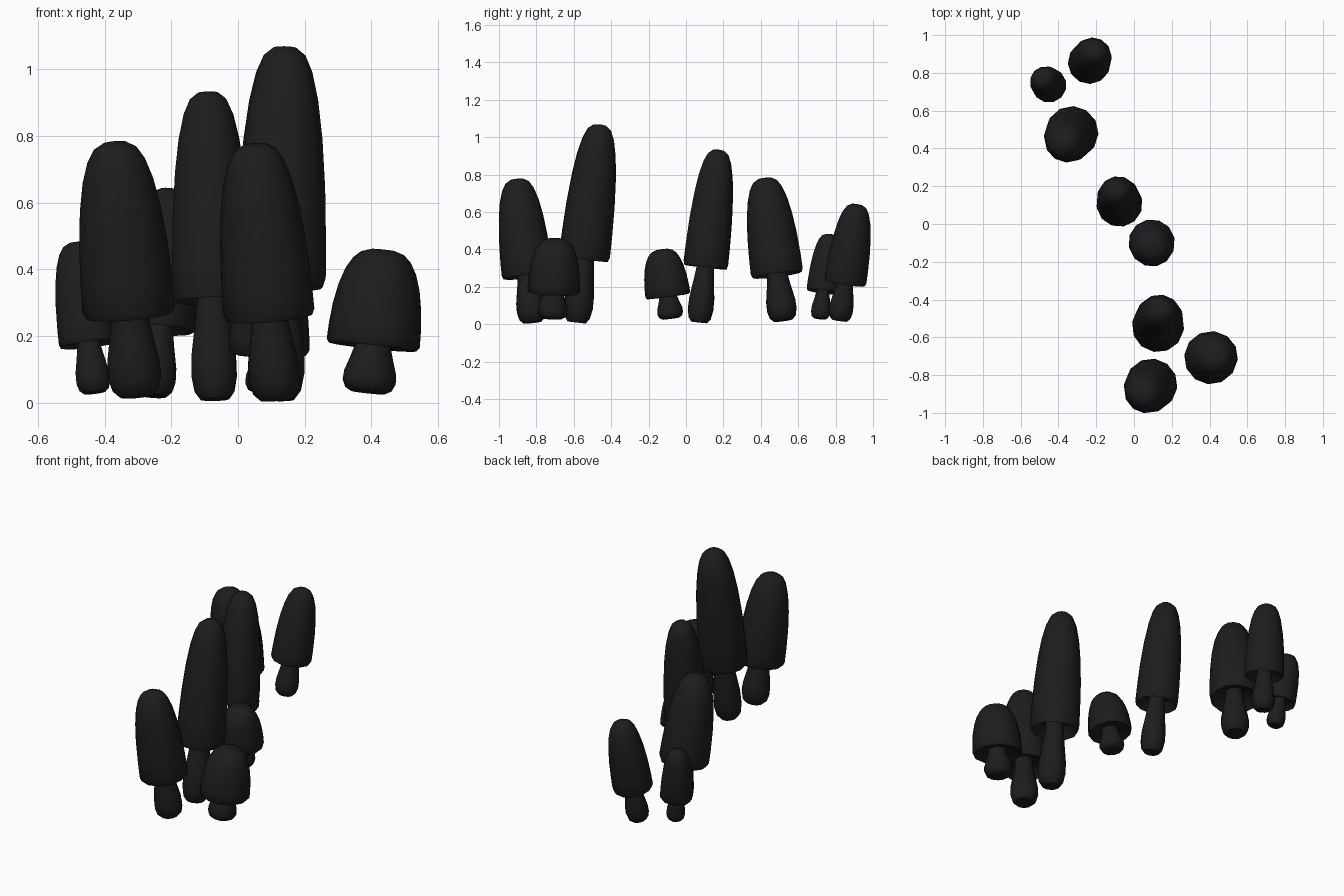
import bpy, bmesh, math
from mathutils import Vector

if "Cube" in bpy.data.objects:
    bpy.data.objects.remove(bpy.data.objects["Cube"])

SIDES = 12
black = bpy.data.materials.new("black")
black.diffuse_color = (0.012, 0.012, 0.012, 1)
black.use_nodes = True
black.node_tree.nodes["Principled BSDF"].inputs["Base Color"].default_value = black.diffuse_color

# Profiles: (radius as share of cap radius, height as share of the total length)
STEM = [(0.0, 0.0), (0.36, 0.0), (0.50, 0.025), (0.57, 0.075), (0.56, 0.14),
        (0.46, 0.24), (0.39, 0.32), (0.37, 0.40)]
CAP = [(0.0, 0.38), (0.60, 0.375), (0.85, 0.335), (0.94, 0.32), (1.0, 0.345),
       (0.99, 0.45), (0.95, 0.60), (0.87, 0.74), (0.76, 0.85), (0.62, 0.93),
       (0.46, 0.978), (0.25, 1.0), (0.0, 1.004)]


def lathe(name, profile, radius, base, top):
    """Revolve a profile around the leaning axis from base to top."""
    axis = top - base
    rot = axis.to_track_quat('Z', 'Y')
    bm = bmesh.new()
    rings = []
    for r, t in profile:
        n = SIDES if r > 0 else 1
        rings.append([bm.verts.new(base + rot @ Vector((
            r * radius * math.cos(2 * math.pi * i / SIDES),
            r * radius * math.sin(2 * math.pi * i / SIDES),
            t * axis.length))) for i in range(n)])
    for a, b in zip(rings, rings[1:]):
        for i in range(SIDES):
            j = (i + 1) % SIDES
            quad = [a[i % len(a)], a[j % len(a)], b[j % len(b)], b[i % len(b)]]
            bm.faces.new(list(dict.fromkeys(quad)))
    # close the open upper end of a stem
    if len(rings[-1]) > 1:
        bm.faces.new(rings[-1])
    bmesh.ops.recalc_face_normals(bm, faces=bm.faces)
    mesh = bpy.data.meshes.new(name)
    bm.to_mesh(mesh)
    bm.free()
    mesh.materials.append(black)
    ob = bpy.data.objects.new(name, mesh)
    bpy.context.collection.objects.link(ob)
    bpy.context.view_layer.objects.active = ob
    ob.select_set(True)
    bpy.ops.object.shade_smooth_by_angle(angle=math.radians(40))
    ob.select_set(False)


# Mushrooms: foot, cap tip, cap radius
MUSHROOMS = [
    ((-0.255, 0.820, 0.02), (-0.205, 0.915, 0.640), 0.113),
    ((-0.430, 0.715, 0.03), (-0.485, 0.770, 0.480), 0.092),
    ((-0.305, 0.520, 0.02), (-0.370, 0.420, 0.780), 0.140),
    ((-0.070, 0.070, 0.01), (-0.090, 0.175, 0.930), 0.122),
    ((0.090, -0.080, 0.03), (0.100, -0.130, 0.400), 0.123),
    ((0.120, -0.585, 0.01), (0.140, -0.460, 1.065), 0.138),
    ((0.390, -0.715, 0.03), (0.435, -0.695, 0.458), 0.141),
    ((0.115, -0.820, 0.01), (0.050, -0.905, 0.775), 0.138),
]
for k, (foot, tip, radius) in enumerate(MUSHROOMS, 1):
    foot, tip = Vector(foot), Vector(tip)
    lathe(f"mushroom_stem_{k}", STEM, radius, foot, tip)
    lathe(f"mushroom_cap_{k}", CAP, radius, foot, tip)
